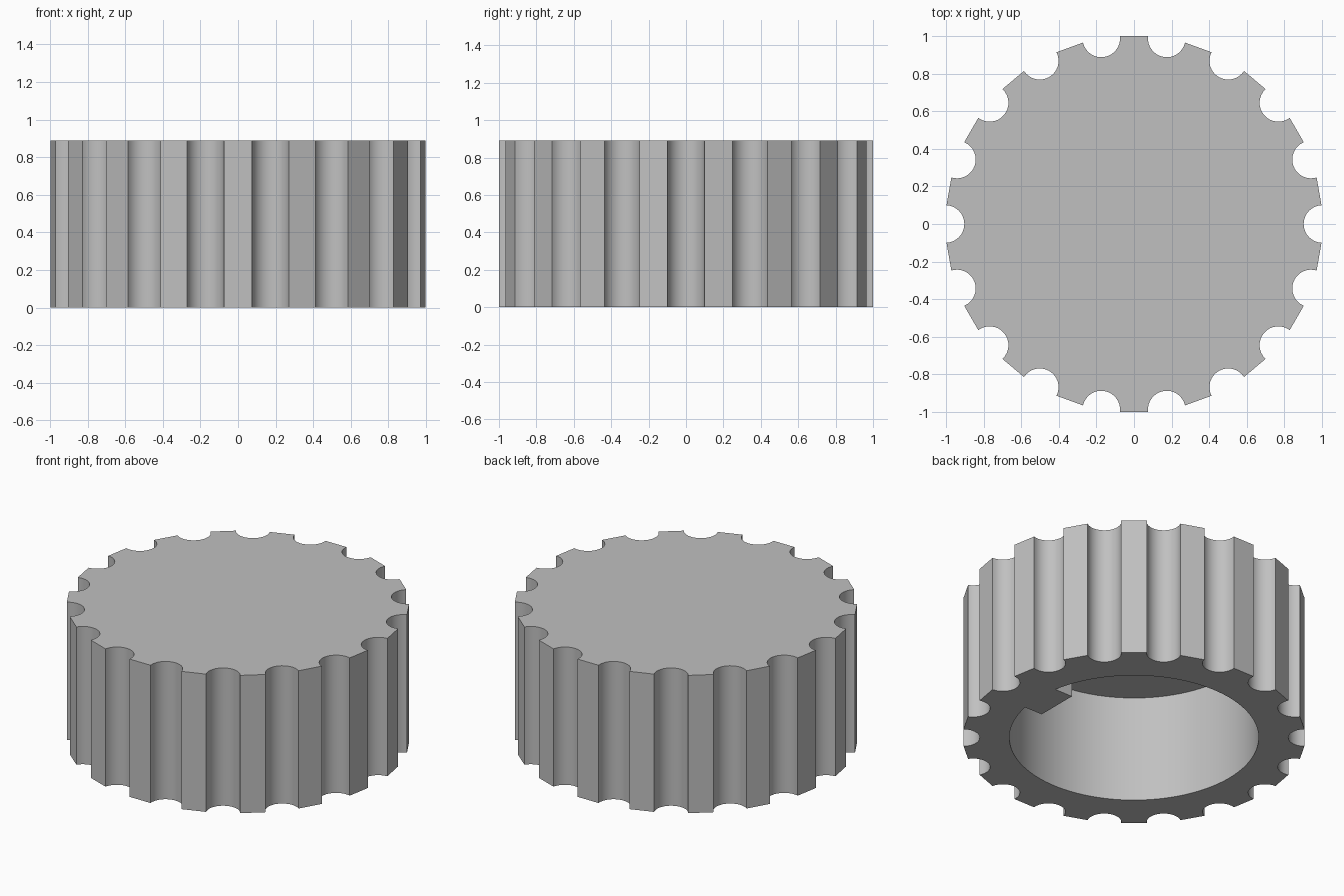
import bpy, bmesh, math
from mathutils import Vector

if "Cube" in bpy.data.objects:
    bpy.data.objects.remove(bpy.data.objects["Cube"])

HEIGHT = 0.89        # overall height
RADIUS = 1.0025      # outer radius at the grip corners
FLUTES, FLUTE_R = 18, 0.10
BORE_R, CEILING = 0.73, 0.69
KEY_X, KEY_HALF = 0.59, 0.1375


def polar(r, a):
    return Vector((r * math.cos(a), r * math.sin(a)))


def prism(name, outline, z0, z1):
    """Closed solid from a flat outline."""
    bm = bmesh.new()
    base = bm.faces.new([bm.verts.new((p.x, p.y, z0)) for p in outline])
    top = bmesh.ops.extrude_face_region(bm, geom=[base])["geom"]
    bmesh.ops.translate(bm, vec=(0, 0, z1 - z0),
                        verts=[g for g in top if isinstance(g, bmesh.types.BMVert)])
    bmesh.ops.recalc_face_normals(bm, faces=bm.faces)
    mesh = bpy.data.meshes.new(name)
    bm.to_mesh(mesh)
    bm.free()
    obj = bpy.data.objects.new(name, mesh)
    bpy.context.collection.objects.link(obj)
    return obj


# Grip outline: round flutes with a flat land between neighbours
grip = []
steps = 16
spread = math.pi / 2 - math.asin(FLUTE_R / (2 * RADIUS))
for k in range(FLUTES):
    a = 2 * math.pi * k / FLUTES
    for i in range(steps + 1):
        t = spread * (1 - 2 * i / steps)
        grip.append(polar(RADIUS, a) + polar(FLUTE_R, a + math.pi + t))
knob = prism("knob_body", grip, 0, HEIGHT)

# Bore outline: circle with a square key left standing on the +x side
start = math.asin(KEY_HALF / BORE_R)
n = 96
bore = [polar(BORE_R, start + (2 * math.pi - 2 * start) * i / n) for i in range(n + 1)]
bore += [Vector((KEY_X, -KEY_HALF)), Vector((KEY_X, KEY_HALF))]
cutter = prism("bore_cutter", bore, -0.2, CEILING)
cutter.hide_render = True

# Hollow the body from below
mod = knob.modifiers.new("bore", "BOOLEAN")
mod.operation, mod.solver, mod.object = "DIFFERENCE", "EXACT", cutter
bpy.context.view_layer.objects.active = knob
knob.select_set(True)
cutter.select_set(False)
bpy.ops.object.modifier_apply(modifier=mod.name)
bpy.data.objects.remove(cutter)

# Plain grey, smooth flutes and bore with crisp edges
grey = bpy.data.materials.new("light_grey")
grey.diffuse_color = (0.53, 0.53, 0.53, 1)
grey.use_nodes = True
grey.node_tree.nodes["Principled BSDF"].inputs["Base Color"].default_value = grey.diffuse_color
knob.data.materials.clear()
knob.data.materials.append(grey)
bpy.ops.object.shade_smooth_by_angle(angle=math.radians(30))
